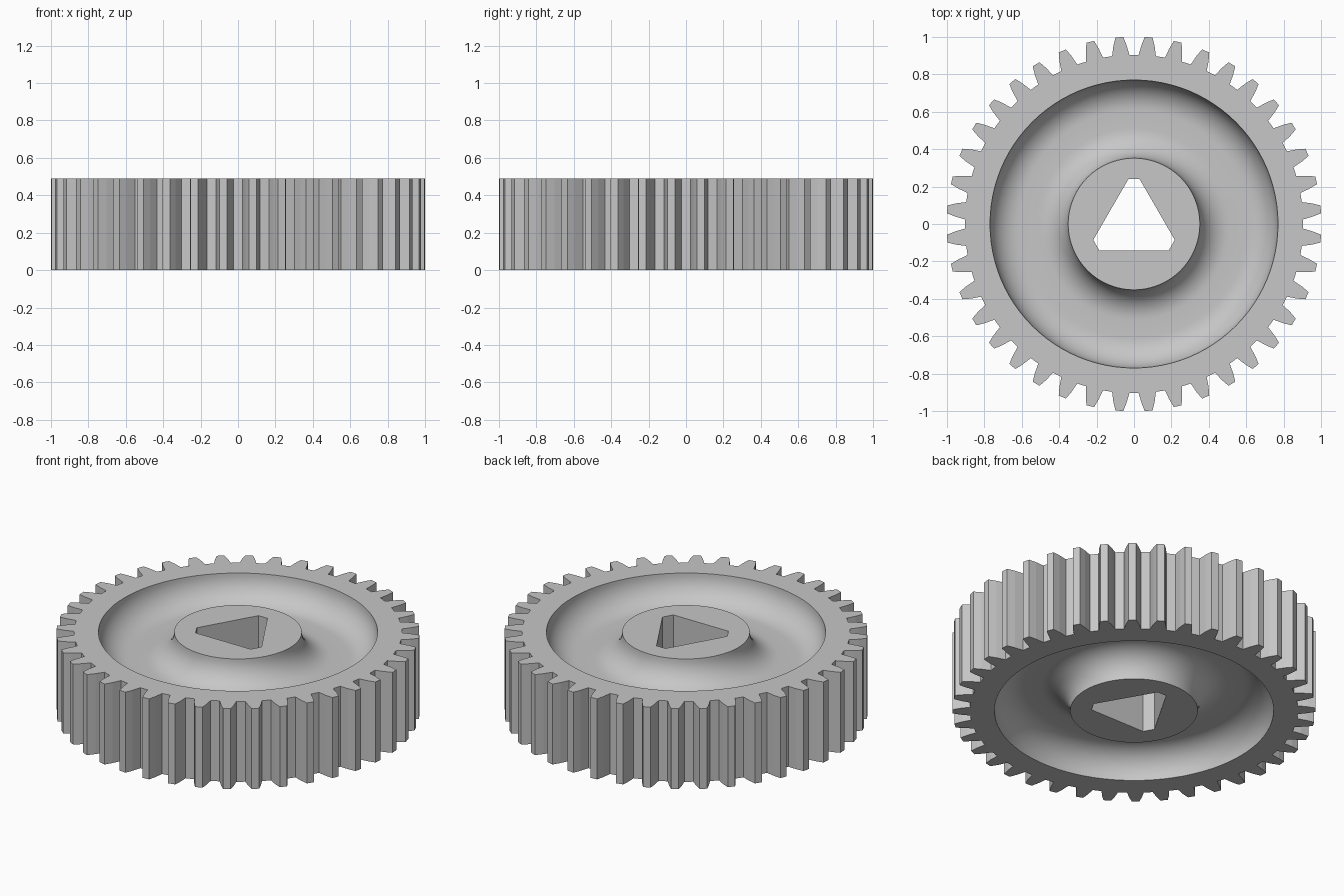
import bpy
import bmesh
from math import sin, cos, pi, hypot

HEIGHT = 0.49
TEETH = 40
HUB_R, RIM_R, FILLET = 0.352, 0.77, 0.16

if "Cube" in bpy.data.objects:
    bpy.data.objects.remove(bpy.data.objects["Cube"], do_unlink=True)

steel = bpy.data.materials.new("grey steel")
steel.use_nodes = True
colour = (0.57, 0.57, 0.57, 1)
steel.diffuse_color = colour
steel.node_tree.nodes["Principled BSDF"].inputs["Base Color"].default_value = colour


def make_object(name, bm):
    bmesh.ops.recalc_face_normals(bm, faces=bm.faces)
    mesh = bpy.data.meshes.new(name)
    bm.to_mesh(mesh)
    bm.free()
    mesh.materials.append(steel)
    obj = bpy.data.objects.new(name, mesh)
    bpy.context.collection.objects.link(obj)
    return obj


def prism(name, outline, z0, z1):
    bm = bmesh.new()
    base = bm.faces.new([bm.verts.new((x, y, z0)) for x, y in outline])
    top = bmesh.ops.extrude_face_region(bm, geom=[base])["geom"]
    verts = [v for v in top if isinstance(v, bmesh.types.BMVert)]
    bmesh.ops.translate(bm, verts=verts, vec=(0, 0, z1 - z0))
    return make_object(name, bm)


def ring(name, profile, steps=96):
    """Closed (radius, height) profile turned around the z axis."""
    bm = bmesh.new()
    loops = []
    for i in range(steps):
        a = 2 * pi * i / steps
        loops.append([bm.verts.new((r * cos(a), r * sin(a), z)) for r, z in profile])
    n = len(profile)
    for i in range(steps):
        a, b = loops[i], loops[(i + 1) % steps]
        for j in range(n):
            k = (j + 1) % n
            bm.faces.new((a[j], a[k], b[k], b[j]))
    return make_object(name, bm)


# Toothed blank: half-width in radians and radius along one tooth
flank = [(0.051, 0.905), (0.037, 0.957), (0.021, 1.0017)]
tooth = [(-a, r) for a, r in flank] + [(a, r) for a, r in reversed(flank)]
outline = []
for i in range(TEETH):
    mid = 2 * pi * (i + 0.5) / TEETH
    outline += [(r * cos(mid + a), r * sin(mid + a)) for a, r in tooth]
gear = prism("gear_wheel", outline, 0, HEIGHT)

# Rounded annular grooves with a flat floor on both faces
arc = [pi / 2 * i / 12 for i in range(13)]
inner = [(HUB_R + FILLET * (1 - cos(t)), HEIGHT - FILLET * sin(t)) for t in arc]
outer = [(HUB_R + RIM_R - r, z) for r, z in reversed(inner)]
groove = inner + outer + [(RIM_R, HEIGHT + 0.1), (HUB_R, HEIGHT + 0.1)]
cutters = [ring("upper_groove_cutter", groove),
           ring("lower_groove_cutter", [(r, HEIGHT - z) for r, z in groove])]

# Triangular shaft hole with clipped corners
half = [(0.03, 0.24), (0.218, -0.085), (0.185, -0.143)]
hole = half + [(-x, y) for x, y in reversed(half)]
cutters.append(prism("shaft_hole_cutter", hole, -0.1, HEIGHT + 0.1))

bpy.context.view_layer.objects.active = gear
for cutter in cutters:
    mod = gear.modifiers.new("cut", "BOOLEAN")
    mod.operation = "DIFFERENCE"
    mod.solver = "EXACT"
    mod.object = cutter
    bpy.ops.object.modifier_apply(modifier=mod.name)
    bpy.data.objects.remove(cutter, do_unlink=True)

# Smooth grooves, flat faces everywhere else
mesh = gear.data
for face in mesh.polygons:
    radii = [hypot(*mesh.vertices[v].co.xy) for v in face.vertices]
    face.use_smooth = min(radii) > HUB_R - 0.01 and max(radii) < RIM_R + 0.01
    face.material_index = 0
